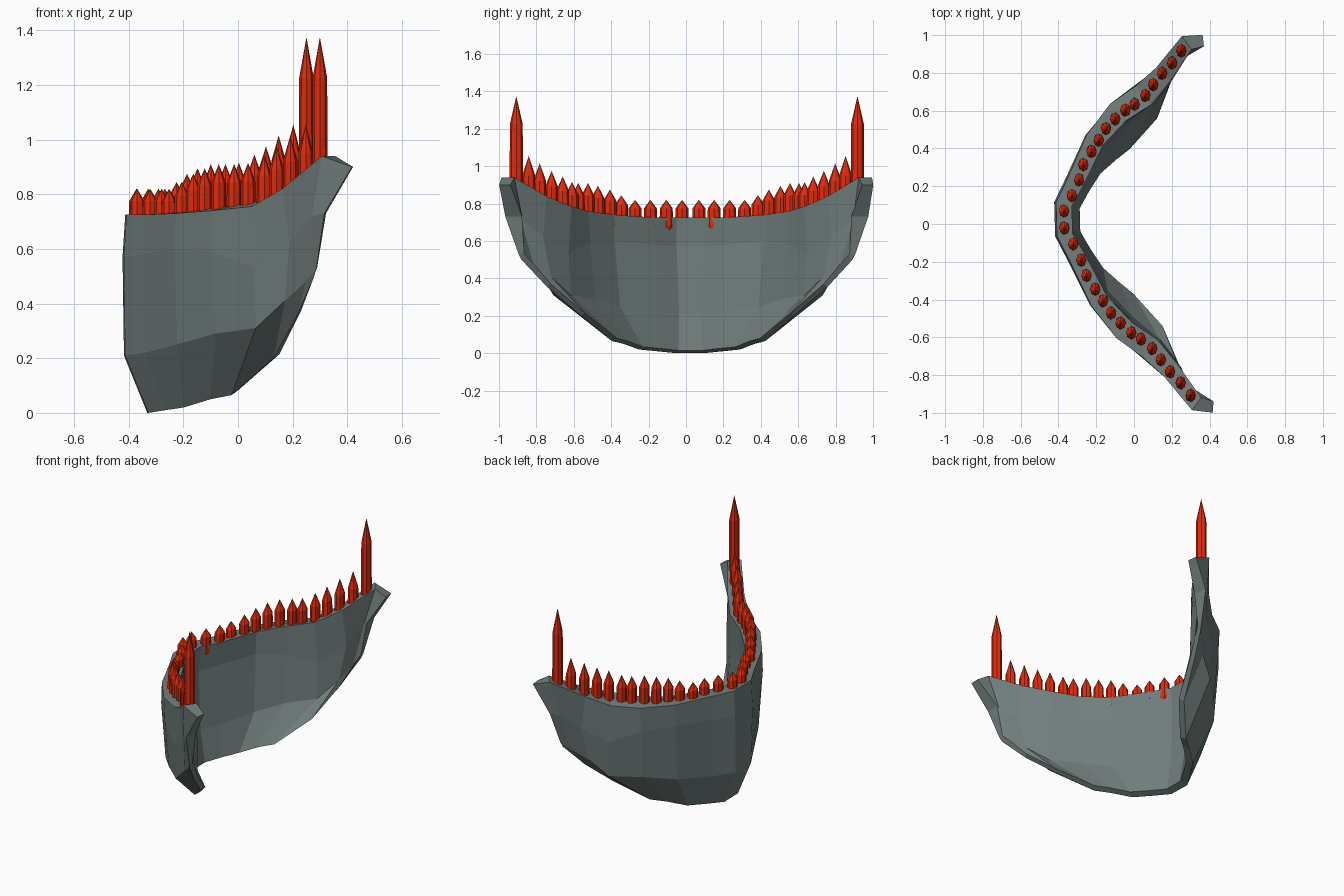
import bpy, bmesh, math
from mathutils import Vector

cube = bpy.data.objects.get("Cube")
if cube:
    bpy.data.objects.remove(cube, do_unlink=True)


def material(name, rgb):
    m = bpy.data.materials.new(name)
    m.use_nodes = True
    m.diffuse_color = (*rgb, 1)
    bsdf = m.node_tree.nodes["Principled BSDF"]
    bsdf.inputs["Base Color"].default_value = (*rgb, 1)
    bsdf.inputs["Roughness"].default_value = 0.8
    return m


GREY = material("slate_grey", (0.165, 0.21, 0.205))
RED = material("tooth_red", (0.75, 0.025, 0.004))


def skew(p):
    """Slight lopsidedness shared by jaw and teeth."""
    x, y, z = p
    return Vector((x - 0.027 * y, y + 0.024 - 0.03 * (x + 0.37), z))


def add_object(name, bm, mat):
    bmesh.ops.recalc_face_normals(bm, faces=bm.faces)
    mesh = bpy.data.meshes.new(name)
    bm.to_mesh(mesh)
    bm.free()
    mesh.materials.append(mat)
    ob = bpy.data.objects.new(name, mesh)
    bpy.context.collection.objects.link(ob)
    return ob


# Outer wall of half the jaw, from the chin to the end of the arm.
# Each station: rim, upper wall, lower wall, bottom edge.
STATIONS = [
    [(-.41, .09, .725), (-.42, .09, .57), (-.415, .08, .21), (-.33, .07, 0)],
    [(-.345, .22, .725), (-.355, .22, .58), (-.345, .21, .22), (-.27, .17, .01)],
    [(-.24, .45, .73), (-.245, .45, .60), (-.235, .42, .25), (-.205, .27, .02)],
    [(-.11, .62, .74), (-.11, .61, .59), (-.10, .58, .29), (-.11, .35, .05)],
    [(.03, .72, .755), (.04, .735, .53), (.045, .72, .31), (-.035, .41, .065)],
    [(.14, .82, .82), (.165, .83, .62), (.15, .78, .41), (.115, .57, .20)],
    [(.28, .99, .94), (.245, .93, .72), (.225, .85, .48), (.195, .75, .355)],
    [(.39, 1.0, .90), (.29, .97, .73), (.263, .90, .53), (.255, .885, .50)],
]
# Wall thickness at those four heights for each station
THICKNESS = [
    (.085, .085, .10, .045), (.09, .085, .10, .04), (.10, .10, .10, .04),
    (.12, .12, .11, .035), (.125, .125, .125, .035), (.10, .09, .075, .03),
    (.085, .05, .035, .025), (.06, .09, .03, .02),
]
# Extra height of the inner lip of the rim
LIP = [0, 0, .01, .02, .03, .02, 0, 0]


def ring(i):
    """Closed cross-section: outer wall down, inner wall back up."""
    outer = [Vector(p) for p in STATIONS[i]]
    here = outer[0]
    before = Vector(STATIONS[i - 1][0]) if i else Vector((here.x, -here.y, here.z))
    after = Vector(STATIONS[min(i + 1, len(STATIONS) - 1)][0])
    t = after - before
    inward = Vector((t.y, -t.x, 0)).normalized()
    inner = [p + inward * w for p, w in zip(outer, THICKNESS[i])]
    inner[0].z += LIP[i]
    inner[3].z += 0.015
    return outer + inner[::-1]


# Jaw: mirrored cross-sections bridged into one band
half = [ring(i) for i in range(len(STATIONS))]
mirrored = [[Vector((p.x, -p.y, p.z)) for p in r] for r in reversed(half)]
bm = bmesh.new()
rings = [[bm.verts.new(skew(p)) for p in r] for r in mirrored + half]
n = len(rings[0])
for a, b in zip(rings, rings[1:]):
    for k in range(n):
        m = (k + 1) % n
        bm.faces.new((a[k], a[m], b[m], b[k]))
for r in (rings[0], rings[-1]):
    for k in range(n // 2 - 1):
        bm.faces.new((r[k], r[k + 1], r[n - 2 - k], r[n - 1 - k]))
add_object("jaw", bm, GREY)

# Teeth: (x, y, tip height) along half of the rim
TEETH = [
    (-.37, .045, .82), (-.325, .128, .82), (-.285, .212, .82),
    (-.26, .293, .82), (-.215, .365, .845), (-.175, .425, .875),
    (-.135, .488, .895), (-.085, .54, .91), (-.03, .59, .91),
    (.02, .622, .915), (.078, .67, .945), (.122, .728, .975),
    (.17, .79, 1.015), (.225, .847, 1.055), (.275, .912, 1.375),
]


def rim_height(x):
    rim = [s[0] for s in STATIONS]
    for a, b in zip(rim, rim[1:]):
        if x <= b[0]:
            f = max(0, (x - a[0]) / (b[0] - a[0]))
            return a[2] + f * (b[2] - a[2])
    return rim[-1][2]


def tooth(name, x, y, tip):
    """Eight-sided oval peg with a pointed top and a tapered root."""
    rim = rim_height(x)
    point = min(0.15, 0.045 + 0.25 * max(0, tip - 0.82))
    profile = [(rim - .085, .45), (rim - .045, 1), (tip - point, .95)]
    centre = skew((x, y, 0))
    bm = bmesh.new()
    loops = []
    for z, s in profile:
        loops.append([bm.verts.new((centre.x + .028 * s * math.cos(k * math.pi / 4),
                                    centre.y + .036 * s * math.sin(k * math.pi / 4), z))
                      for k in range(8)])
    top = bm.verts.new((centre.x, centre.y, tip))
    for k in range(8):
        m = (k + 1) % 8
        for a, b in zip(loops, loops[1:]):
            bm.faces.new((a[k], a[m], b[m], b[k]))
        bm.faces.new((loops[-1][k], loops[-1][m], top))
    bm.faces.new(loops[0])
    add_object(name, bm, RED)


for i, (x, y, tip) in enumerate(TEETH, 1):
    kind = "fang" if tip > 1.2 else "tooth"
    tooth(f"left_{kind}_{i}", x, y, tip)
    tooth(f"right_{kind}_{i}", x, -y, tip)
